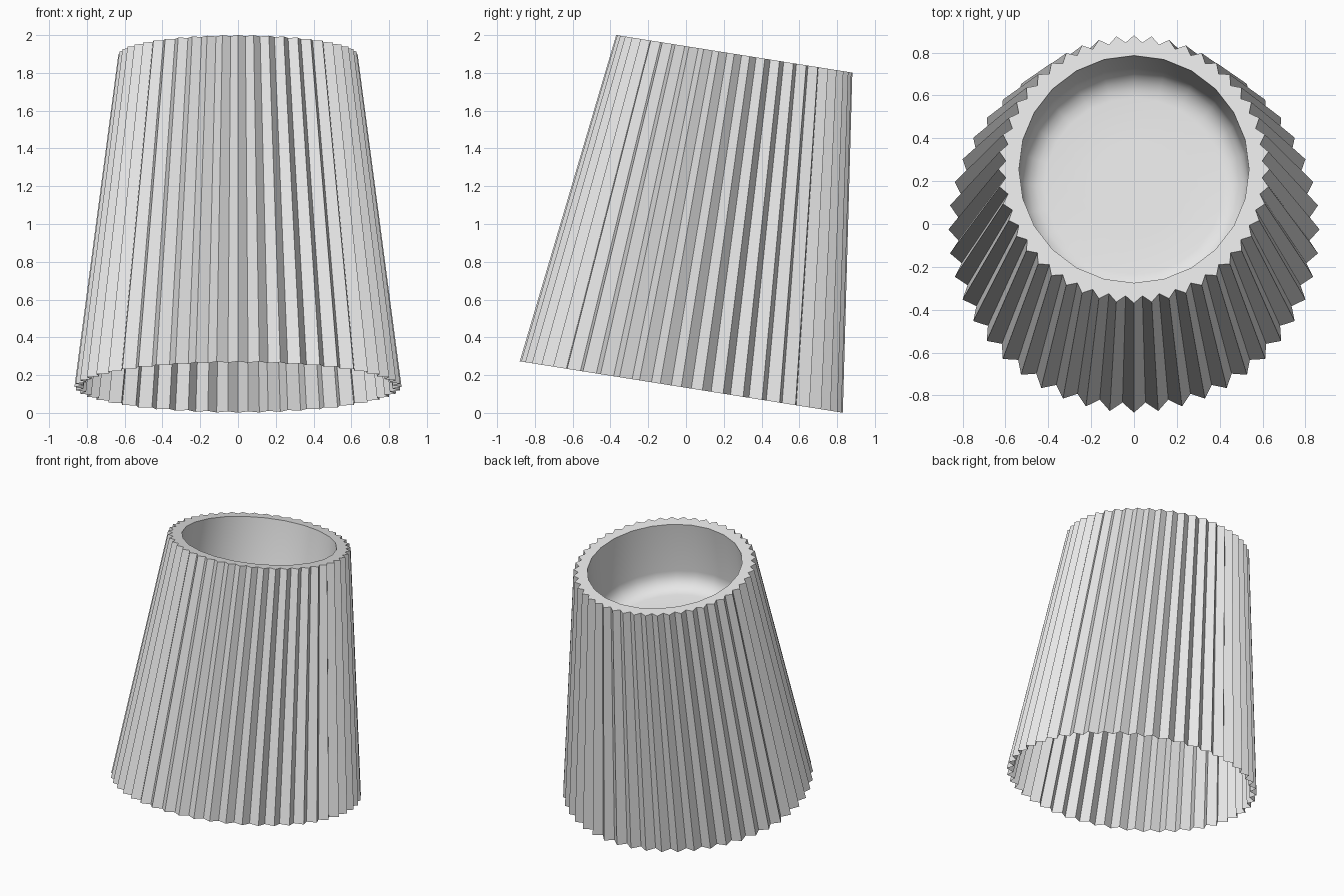
import bpy, bmesh
from math import sin, cos, pi, radians
from mathutils import Matrix

if "Cube" in bpy.data.objects:
    bpy.data.objects.remove(bpy.data.objects["Cube"])

PLEATS, HOLE_SIDES = 48, 24
HEIGHT, R_BOTTOM, R_TOP, R_HOLE = 1.786, 0.866, 0.633, 0.537
VALLEY = 0.947                      # valley radius relative to ridge radius
TILT = Matrix.Translation((0, -0.025, 0.137)) @ Matrix.Rotation(radians(-9.04), 4, 'X')

grey = bpy.data.materials.new("light grey")
grey.diffuse_color = (0.8, 0.8, 0.8, 1)
grey.use_nodes = True
grey.node_tree.nodes["Principled BSDF"].inputs["Base Color"].default_value = grey.diffuse_color


def ring(bm, n, r, z, valley=1.0):
    out = []
    for i in range(n):
        a = 2 * pi * i / n
        k = r * (valley if i % 2 else 1.0)
        out.append(bm.verts.new((k * cos(a), k * sin(a), z)))
    return out


def bridge(bm, lower, upper):
    n = len(lower)
    for i in range(n):
        j = (i + 1) % n
        bm.faces.new((lower[i], lower[j], upper[j], upper[i]))


def finish(bm, name, smooth=False):
    bm.transform(TILT)
    me = bpy.data.meshes.new(name)
    for f in bm.faces:
        f.smooth = smooth
    bm.to_mesh(me)
    bm.free()
    me.materials.append(grey)
    ob = bpy.data.objects.new(name, me)
    bpy.context.collection.objects.link(ob)


# pleated shade wall, open at the bottom, with the flat top rim
bm = bmesh.new()
n = PLEATS * 2
low = ring(bm, n, R_BOTTOM, 0, VALLEY)
top = ring(bm, n, R_TOP, HEIGHT, VALLEY)
bridge(bm, low, top)
hole = ring(bm, HOLE_SIDES, R_HOLE, HEIGHT)
step = n // HOLE_SIDES
for i in range(HOLE_SIDES):
    outer = [top[(i * step + k) % n] for k in range(step + 1)]
    bm.faces.new(outer + [hole[(i + 1) % HOLE_SIDES], hole[i]])
finish(bm, "pleated_shade")

# smooth recess sunk into the top, with a rounded floor edge
DEPTH, FILLET = 0.5, 0.12
profile = [(R_HOLE, HEIGHT)]
for k in range(6):
    a = pi / 2 * k / 5
    profile.append((R_HOLE - FILLET * (1 - cos(a)),
                    HEIGHT - DEPTH + FILLET * (1 - sin(a))))
profile.append((R_HOLE * 0.4, HEIGHT - DEPTH))
bm = bmesh.new()
rings = [ring(bm, HOLE_SIDES, r, z) for r, z in profile]
for a, b in zip(rings, rings[1:]):
    bridge(bm, a, b)
bm.faces.new(rings[-1])
finish(bm, "top_recess", smooth=True)
